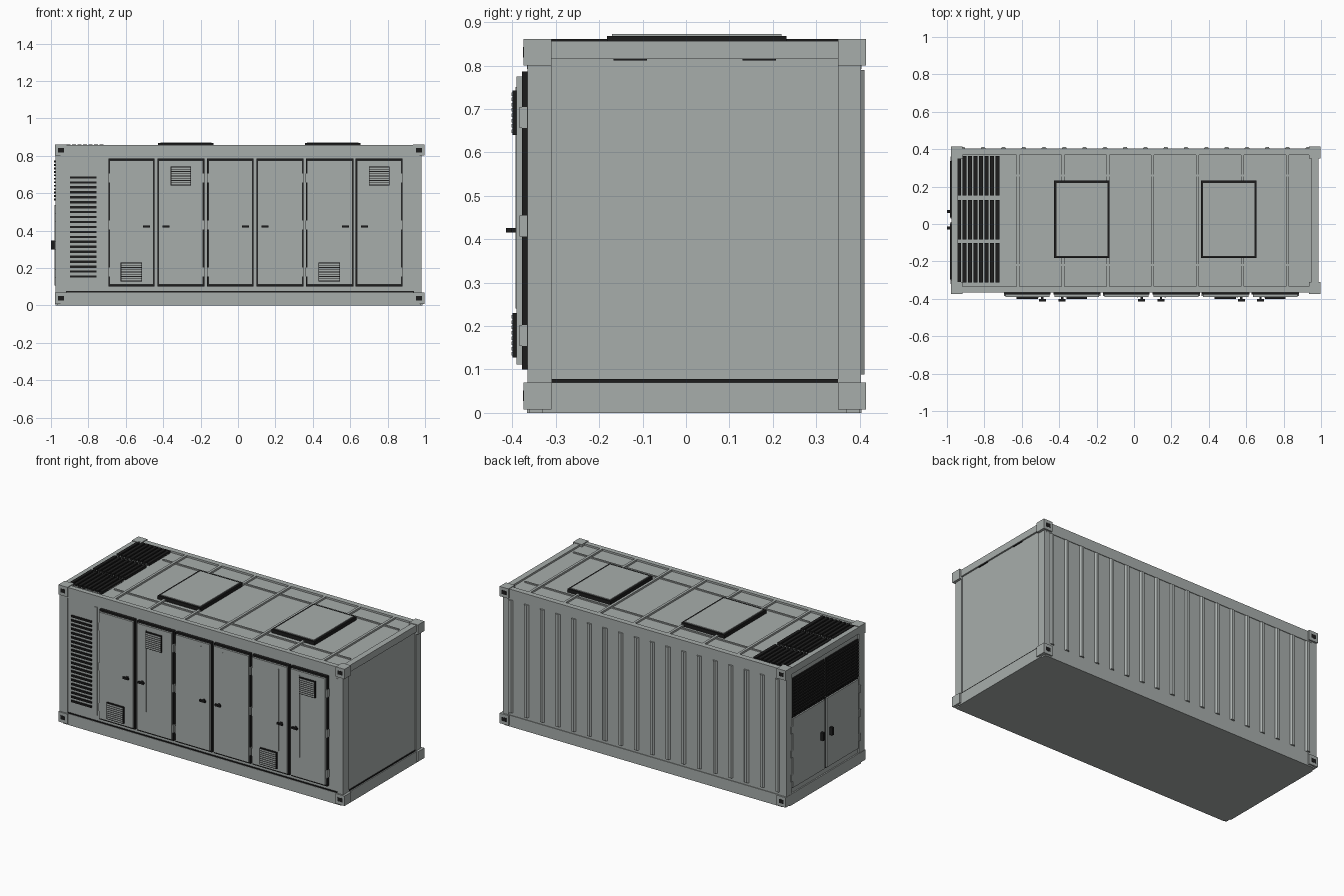
import bpy, bmesh

if "Cube" in bpy.data.objects:
    bpy.data.objects.remove(bpy.data.objects["Cube"])


def material(name, rgb):
    m = bpy.data.materials.new(name)
    m.diffuse_color = (*rgb, 1)
    m.use_nodes = True
    m.node_tree.nodes["Principled BSDF"].inputs["Base Color"].default_value = m.diffuse_color
    return m


GREY = material("light grey paint", (0.39, 0.42, 0.41))
DARK = material("near black", (0.012, 0.012, 0.012))


def make(name, bm, mat):
    mesh = bpy.data.meshes.new(name)
    bmesh.ops.recalc_face_normals(bm, faces=bm.faces)
    bm.to_mesh(mesh)
    bm.free()
    mesh.materials.append(mat)
    ob = bpy.data.objects.new(name, mesh)
    bpy.context.collection.objects.link(ob)
    return ob


def boxes(name, mat, items):
    """One object from boxes given as (x0, x1, y0, y1, z0, z1)."""
    bm = bmesh.new()
    for x0, x1, y0, y1, z0, z1 in items:
        vs = bmesh.ops.create_cube(bm, size=1)["verts"]
        for v in vs:
            v.co.x = x1 if v.co.x > 0 else x0
            v.co.y = y1 if v.co.y > 0 else y0
            v.co.z = z1 if v.co.z > 0 else z0
    return make(name, bm, mat)


def spread(a, b, n, fill):
    """n strips evenly spaced from a to b, each filling part of its pitch."""
    p = (b - a) / (n - 1 + fill)
    return [(a + i * p, a + i * p + fill * p) for i in range(n)]


# Container shell, corner posts and rails
boxes("container_body", GREY, [(-0.968, 0.977, -0.36, 0.40, 0.0, 0.846)])
boxes("corner_posts", GREY, [(x0, x1, y0, y1, 0.06, 0.81)
      for x0, x1 in ((-0.976, -0.92), (0.942, 0.982))
      for y0, y1 in ((-0.365, -0.31), (0.35, 0.403))])
boxes("side_rails", GREY, [(-0.95, 0.97, y0, y1, z0, z1)
      for y0, y1 in ((-0.366, -0.335), (0.37, 0.404))
      for z0, z1 in ((0.0, 0.07), (0.792, 0.857))])
boxes("end_rails", GREY, [(x0, x1, -0.33, 0.37, z0, z1)
      for x0, x1 in ((-0.976, -0.94), (0.95, 0.987))
      for z0, z1 in ((0.0, 0.07), (0.815, 0.857))])
boxes("bottom_seams", DARK, [(-0.92, 0.942, -0.364, -0.355, 0.07, 0.077),
                             (0.97, 0.981, -0.317, 0.357, 0.07, 0.078),
                             (0.97, 0.983, -0.167, -0.09, 0.811, 0.815),
                             (0.97, 0.983, 0.13, 0.207, 0.811, 0.815)])

# Corner castings with dark lock holes
cx = ((-0.978, -0.916), (0.936, 0.997))
cy = ((-0.374, -0.31), (0.35, 0.414))
cz = ((0.008, 0.07), (0.80, 0.861))
boxes("corner_castings", GREY, [(*x, *y, *z) for x in cx for y in cy for z in cz])
holes = []
for x in cx:
    for y in (-0.374, 0.414):
        for z in cz:
            mx, mz = sum(x) / 2, sum(z) / 2
            holes.append((mx - 0.016, mx + 0.016, y - 0.001, y + 0.001,
                          mz - 0.012, mz + 0.012))
boxes("casting_holes", DARK, holes)

# Trapezoid corrugation ribs on the back wall
bm = bmesh.new()
for i in range(18):
    x = -0.915 + i * 0.1085
    prof = ((-0.017, 0.399), (-0.008, 0.411), (0.008, 0.411), (0.017, 0.399))
    f = bm.faces.new([bm.verts.new((x + a, y, 0.088)) for a, y in prof])
    top = bmesh.ops.extrude_face_region(bm, geom=[f])["geom"]
    bmesh.ops.translate(bm, vec=(0, 0, 0.702),
                        verts=[v for v in top if isinstance(v, bmesh.types.BMVert)])
make("back_corrugation", bm, GREY)

# Roof ribs
ribs = [(-0.62 + i * 0.24 - 0.008, -0.62 + i * 0.24 + 0.008, -0.35, 0.39, 0.84, 0.857)
        for i in range(7)]
ribs += [(-0.70, 0.93, y - 0.005, y + 0.005, 0.84, 0.853) for y in (-0.22, 0.26)]
boxes("roof_ribs", GREY, ribs)

# Roof hatches: dark gasket with a lid on top
hatch_x = ((-0.427, -0.13), (0.358, 0.655))
boxes("hatch_gaskets", DARK, [(a, b, -0.182, 0.232, 0.84, 0.868) for a, b in hatch_x])
boxes("hatch_lids", GREY, [(a + 0.012, b - 0.012, -0.17, 0.22, 0.86, 0.872)
                           for a, b in hatch_x])

# Roof grilles
roof_y = ((-0.312, -0.102), (-0.082, 0.128), (0.153, 0.363))
boxes("roof_grille_slats", DARK, [(*x, *y, 0.84, 0.861)
      for y in roof_y for x in spread(-0.945, -0.72, 8, 0.68)])
boxes("roof_grille_bars", GREY, [(-0.945, -0.72, y0, y1, 0.84, 0.850)
                                 for y0, y1 in roof_y])

# Tall louvre on the front wall, with the slim trim strips
boxes("front_louvre_slats", DARK, [(-0.897, -0.757, -0.367, -0.355, *z)
                                   for z in spread(0.148, 0.69, 21, 0.45)])
boxes("front_trim", GREY, [(-0.735, -0.716, -0.366, -0.355, 0.11, 0.785),
                           (0.935, 0.945, -0.366, -0.355, 0.11, 0.785)])

# Six front doors in mirrored pairs
doors = ((-0.692, -0.447), (-0.431, -0.180), (-0.165, 0.084),
         (0.098, 0.350), (0.364, 0.617), (0.629, 0.880))
gaskets, panels, hinges, handles, rods = [], [], [], [], []
for i, (a, b) in enumerate(doors):
    gaskets.append((a, b, -0.378, -0.355, 0.10, 0.786))
    panels.append((a + 0.006, b - 0.006, -0.390, -0.37, 0.111, 0.775))
    left = i % 2 == 0                      # left leaf: hinge left, handle right
    h = a - 0.002 if left else b + 0.002
    s = 1 if left else -1
    for z in (0.178, 0.43, 0.68):
        x0, x1 = sorted((h, h + 0.02 * s))
        hinges.append((x0, x1, -0.384, -0.36, z - 0.024, z + 0.024))
    k = b - 0.043 if left else a + 0.047
    handles += [(k - 0.019, k + 0.019, -0.414, -0.402, 0.415, 0.426),
                (k - 0.006, k + 0.006, -0.404, -0.385, 0.415, 0.426)]
    r = k - 0.022 * s
    rods.append((r - 0.003, r + 0.003, -0.393, -0.385, 0.24, 0.75))
boxes("door_gaskets", DARK, gaskets)
boxes("door_panels", GREY, panels)
boxes("door_hinges", GREY, hinges)
boxes("door_handles", DARK, handles)
boxes("door_rods", GREY, rods)

# Small louvred vents on four doors
vents = ((-0.628, -0.512, 0.127), (-0.36, -0.25, 0.64),
         (0.43, 0.546, 0.127), (0.70, 0.81, 0.64))
boxes("door_vent_boxes", DARK, [(a, b, -0.400, -0.385, z, z + 0.103) for a, b, z in vents])
boxes("door_vent_slats", GREY, [(a + 0.004, b - 0.004, -0.402, -0.395, *s)
      for a, b, z in vents for s in spread(z + 0.005, z + 0.098, 8, 0.66)])

# Left end: two louvre panels above two doors
end_y = ((-0.305, 0.012), (0.028, 0.345))
boxes("end_louvre_backs", DARK, [(-0.976, -0.96, *y, 0.55, 0.785) for y in end_y])
boxes("end_louvre_slats", DARK, [(-0.985, -0.97, y0 + 0.008, y1 - 0.008, *z)
      for y0, y1 in end_y for z in spread(0.56, 0.775, 12, 0.55)])
boxes("end_door_gaskets", DARK, [(-0.971, -0.96, -0.307, 0.347, 0.10, 0.543)])
boxes("end_doors", GREY, [(-0.980, -0.965, y0 + 0.002, y1 - 0.002, 0.106, 0.537)
                          for y0, y1 in end_y])
boxes("end_hinges", GREY, [(-0.982, -0.965, y - 0.01, y + 0.01, z - 0.022, z + 0.022)
                           for y in (-0.312, 0.352) for z in (0.17, 0.32, 0.47)])
boxes("end_handles", DARK, [(-1.0, -0.975, y - 0.008, y + 0.008, 0.30, 0.348)
                            for y in (-0.022, 0.066)])
